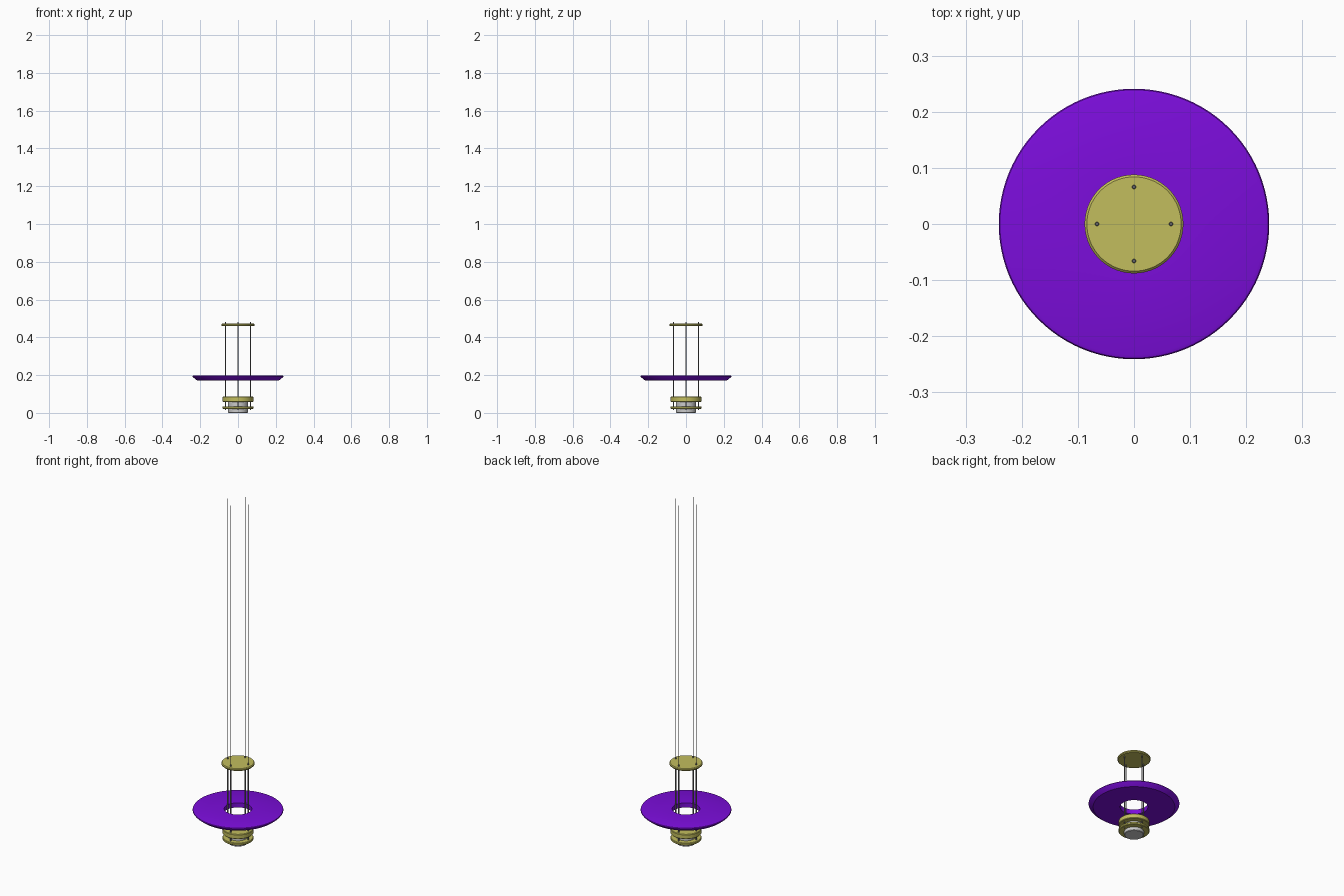
import bpy
import bmesh
from math import cos, sin, tau

cube = bpy.data.objects.get("Cube")
if cube:
    bpy.data.objects.remove(cube, do_unlink=True)


def material(name, rgb):
    mat = bpy.data.materials.new(name)
    mat.use_nodes = True
    mat.diffuse_color = (*rgb, 1)
    mat.node_tree.nodes["Principled BSDF"].inputs["Base Color"].default_value = (*rgb, 1)
    return mat


gold = material("gold", (0.54, 0.51, 0.11))
purple = material("purple", (0.2, 0.004, 0.71))
steel = material("steel", (0.2, 0.2, 0.2))


def lathe(name, profile, mat=None, steps=72, at=(0, 0), closed=False):
    """Spin a (radius, height) profile about a vertical axis."""
    bm = bmesh.new()
    verts = [bm.verts.new((r, 0, z)) for r, z in profile]
    edges = [bm.edges.new(pair) for pair in zip(verts, verts[1:])]
    if closed:
        edges.append(bm.edges.new((verts[-1], verts[0])))
    bmesh.ops.spin(bm, geom=verts + edges, axis=(0, 0, 1), cent=(0, 0, 0),
                   angle=tau, steps=steps, use_merge=True)
    bmesh.ops.remove_doubles(bm, verts=bm.verts, dist=0.00005)
    bmesh.ops.recalc_face_normals(bm, faces=bm.faces)
    mesh = bpy.data.meshes.new(name)
    bm.to_mesh(mesh)
    bm.free()
    obj = bpy.data.objects.new(name, mesh)
    obj.location = (*at, 0)
    bpy.context.collection.objects.link(obj)
    if mat:
        mesh.materials.append(mat)
    bpy.ops.object.select_all(action="DESELECT")
    obj.select_set(True)
    bpy.context.view_layer.objects.active = obj
    bpy.ops.object.shade_smooth_by_angle()
    return obj


def disc(name, radius, low, high, mat=None, bevel=0.003, **kw):
    """Solid round plate with bevelled rims."""
    return lathe(name, [(0, low), (radius - bevel, low), (radius, low + bevel),
                        (radius, high - bevel), (radius - bevel, high), (0, high)], mat, **kw)


# Lamp body between two round plates
disc("lamp_body", 0.052, 0, 0.06)
disc("lower_plate", 0.082, 0.021, 0.035, gold)
disc("upper_collar", 0.082, 0.058, 0.086, gold)

# Wide ring shade with a sloping underside rim
lathe("shade", [(0.074, 0.172), (0.217, 0.172), (0.237, 0.188), (0.241, 0.193),
                (0.239, 0.197), (0.233, 0.199), (0.074, 0.199)],
      purple, steps=96, closed=True)

# Top plate
disc("top_plate", 0.088, 0.459, 0.473, gold, bevel=0.004)

# Four support rods, each hung from a fine wire
for i, side in enumerate(("left", "back", "right", "front")):
    spot = (0.066 * cos(tau * i / 4), 0.066 * sin(tau * i / 4))
    disc(f"{side}_rod", 0.0036, 0.016, 0.481, steel, bevel=0.0006, steps=16, at=spot)
    disc(f"{side}_wire", 0.0009, 0.48, 2, steel, bevel=0.0002, steps=8, at=spot)
